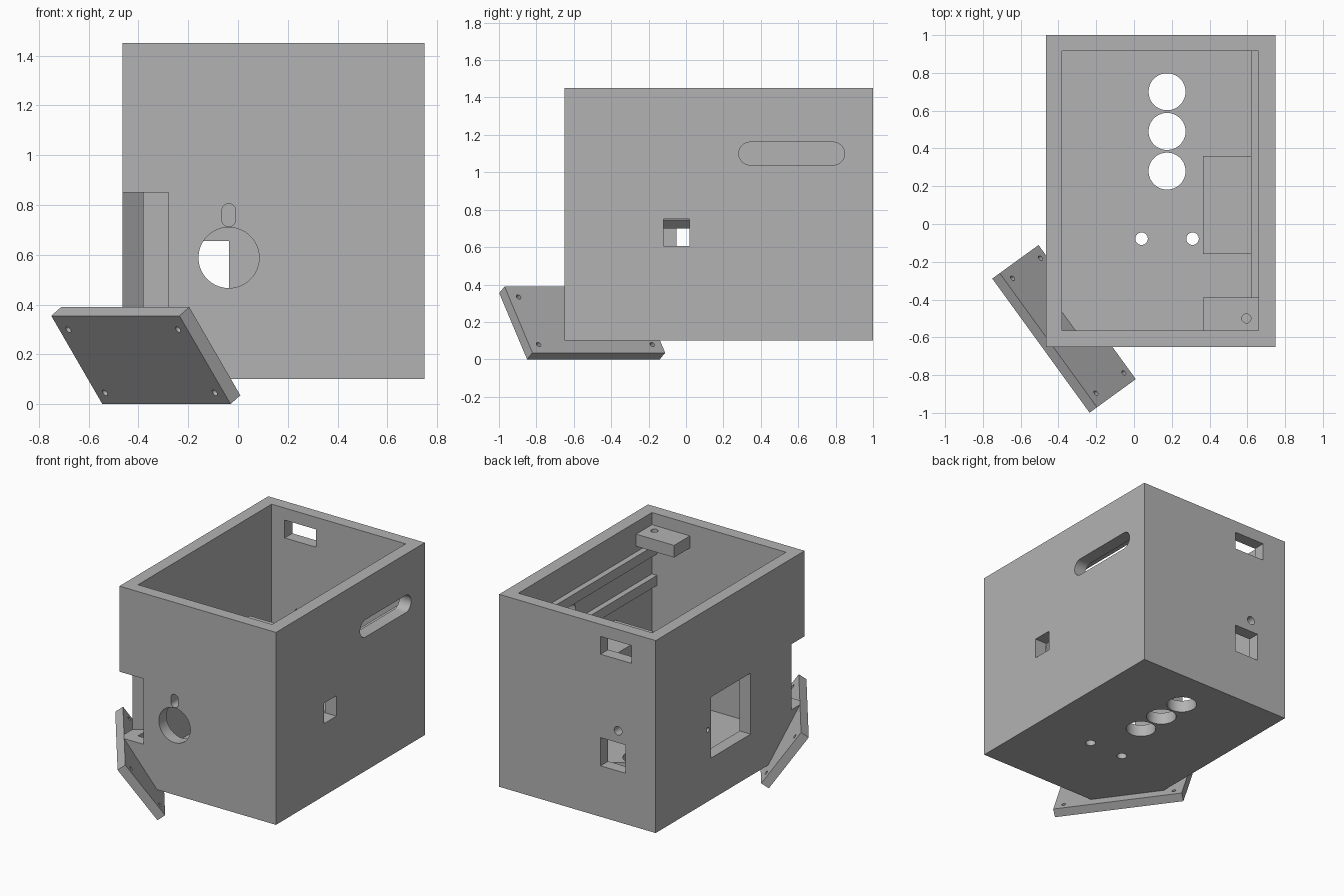
import bpy, bmesh, math
from mathutils import Matrix, Vector

if "Cube" in bpy.data.objects:
    bpy.data.objects.remove(bpy.data.objects["Cube"], do_unlink=True)

grey = bpy.data.materials.new("plain grey")
grey.use_nodes = True
grey.diffuse_color = (0.45, 0.45, 0.45, 1)
grey.node_tree.nodes["Principled BSDF"].inputs["Base Color"].default_value = (0.45, 0.45, 0.45, 1)


def make(name, bm, matrix=None):
    if matrix:
        bm.transform(matrix)
    bmesh.ops.recalc_face_normals(bm, faces=bm.faces)
    mesh = bpy.data.meshes.new(name)
    bm.to_mesh(mesh)
    bm.free()
    mesh.materials.append(grey)
    obj = bpy.data.objects.new(name, mesh)
    bpy.context.scene.collection.objects.link(obj)
    return obj


def block(name, xs, ys, zs, matrix=None):
    bm = bmesh.new()
    bmesh.ops.create_cube(bm, size=1)
    for v in bm.verts:
        v.co = [r[0] if c < 0 else r[1] for c, r in zip(v.co, (xs, ys, zs))]
    return make(name, bm, matrix)


def prism(name, points, low, high, matrix=None):
    """Extrude a closed 2D outline along local z."""
    bm = bmesh.new()
    face = bm.faces.new([bm.verts.new((a, b, low)) for a, b in points])
    top = bmesh.ops.extrude_face_region(bm, geom=[face])["geom"]
    bmesh.ops.translate(bm, vec=(0, 0, high - low),
                        verts=[e for e in top if isinstance(e, bmesh.types.BMVert)])
    return make(name, bm, matrix)


def pill(cx, cy, r, half=0, along=0, n=48):
    """Circle outline, stretched to a slot by half along one axis."""
    pts = []
    for i in range(n):
        a = 2 * math.pi * (i + 0.5) / n
        p = [cx + r * math.cos(a), cy + r * math.sin(a)]
        p[along] += half if p[along] > (cx, cy)[along] else -half
        pts.append(p)
    return pts


def carve(obj, cutters):
    for c in cutters:
        c.hide_render = True
        mod = obj.modifiers.new("cut", "BOOLEAN")
        mod.operation, mod.solver, mod.object = "DIFFERENCE", "EXACT", c
    bpy.context.view_layer.update()
    done = obj.evaluated_get(bpy.context.evaluated_depsgraph_get())
    mesh = bpy.data.meshes.new_from_object(done)
    obj.modifiers.clear()
    obj.data = mesh
    mesh.materials.clear()
    mesh.materials.append(grey)
    for p in mesh.polygons:
        p.material_index = 0
    for c in cutters:
        bpy.data.objects.remove(c, do_unlink=True)


def smooth(obj):
    bpy.ops.object.select_all(action="DESELECT")
    obj.select_set(True)
    bpy.context.view_layer.objects.active = obj
    bpy.ops.object.shade_smooth_by_angle(angle=math.radians(30))


# Local frames: outline axes (x, z) along y, and (y, z) along x
ALONG_Y = Matrix(((1, 0, 0, 0), (0, 0, 1, 0), (0, 1, 0, 0), (0, 0, 0, 1)))
ALONG_X = Matrix(((0, 0, 1, 0), (1, 0, 0, 0), (0, 1, 0, 0), (0, 0, 0, 1)))
FRONT, BACK = (-0.8, -0.5), (0.8, 1.2)
LEFT, RIGHT = (0.64, 0.9), (-0.6, -0.3)

# Tilted frame of the corner plate: u along it, w up its slope, o outward
h = Vector((0.51, 0.37, 0)).normalized()
u = Vector((h.y, -h.x, 0))
w = (Vector((0, 0, 0.355)) - h * 0.254).normalized()
o = u.cross(w)
TILT = Matrix((u, w, o)).transposed().to_4x4()
TILT.translation = (-0.545, -0.14, 0)
TURN = Matrix((u, h, (0, 0, 1))).transposed().to_4x4()

# Open-topped case
case = block("case", (-0.465, 0.75), (-0.65, 1), (0.1, 1.45))
cuts = [
    block("cavity", (-0.38, 0.66), (-0.565, 0.915), (0.185, 1.6)),
    # corner opening and tilted trim behind the plate
    block("corner_opening", (0.137, 0.362), (-1.1, -0.35), (0.39, 0.85), TURN),
    block("corner_trim", (-0.5, 1.4), (-0.4, 0.9), (-0.06, 0.6), TILT),
    # back wall openings
    block("back_port", (-0.23, -0.037), BACK, (0.457, 0.655)),
    block("back_window", (-0.278, -0.037), BACK, (1.24, 1.365)),
    prism("back_hole", pill(-0.173, 0.739, 0.03), *BACK, ALONG_Y),
    # front wall openings
    prism("front_hole", pill(-0.037, 0.588, 0.122), *FRONT, ALONG_Y),
    prism("front_slot", pill(-0.037, 0.759, 0.028, 0.018, 1), *FRONT, ALONG_Y),
    # side openings
    block("side_port", LEFT, (-0.12, 0.02), (0.607, 0.75)),
    block("side_window", RIGHT, (-0.052, 0.387), (0.392, 0.82)),
]
for y in (-0.22, 0.565):
    cuts.append(prism("vent", pill(y, 1.1, 0.061, 0.222), *LEFT, ALONG_X))
for y in (-0.087, 0.422):
    cuts.append(prism("screw", pill(y, 0.603, 0.016), *RIGHT, ALONG_X))
for y in (0.28, 0.49, 0.70):
    cuts.append(prism("floor_hole", pill(0.175, y, 0.098), 0, 0.3))
for x in (0.04, 0.31):
    cuts.append(prism("floor_screw", pill(x, -0.078, 0.033), 0, 0.3))
carve(case, cuts)
smooth(case)

# Tilted corner plate with four screw holes
plate = block("corner_plate", (0, 0.877), (0, 0.436), (-0.06, 0))
carve(plate, [prism("hole", pill(a, b, 0.014, n=24), -0.2, 0.1)
              for a in (0.062, 0.813) for b in (0.055, 0.368)])
plate.data.transform(TILT)
smooth(plate)

# Inner rails above and below the vents
for name, z in (("lower_rail", 0.95), ("upper_rail", 1.17)):
    block(name, (0.62, 0.66), (-0.565, 0.915), (z, z + 0.07))

# Inner corner mount with a screw hole
mount = block("corner_mount", (0.365, 0.66), (-0.565, -0.39), (1.28, 1.365))
carve(mount, [prism("hole", pill(0.595, -0.5, 0.024), 1.2, 1.5)])
smooth(mount)

# Inner shelf, bevelled beneath where it meets the wall
prism("inner_shelf", [(0.365, 0.70), (0.615, 0.70), (0.66, 0.745), (0.66, 0.85), (0.365, 0.85)],
      -0.16, 0.36, ALONG_Y)
